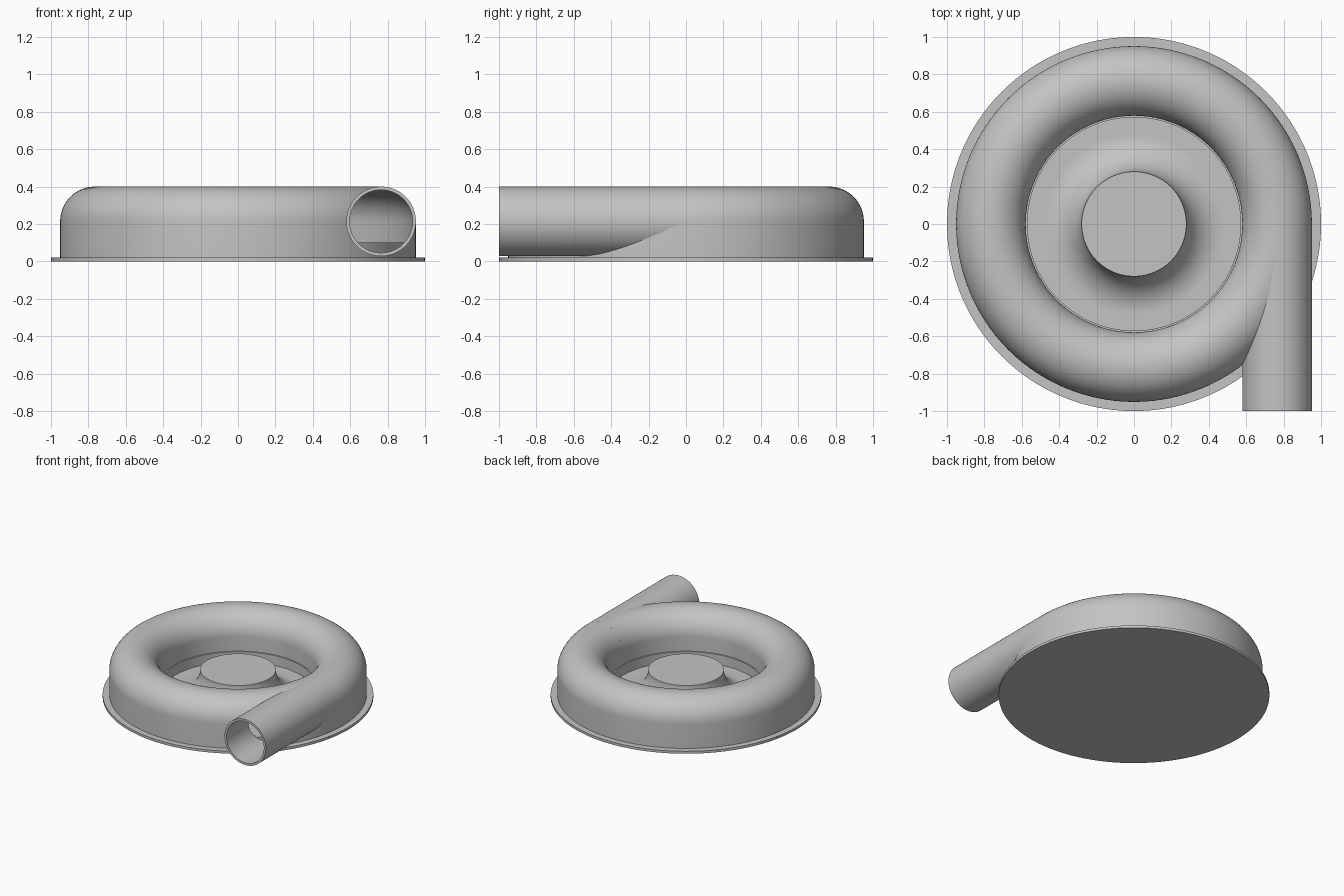
import bpy, bmesh, math
from mathutils import Matrix, Vector

if "Cube" in bpy.data.objects:
    bpy.data.objects.remove(bpy.data.objects["Cube"])

# Main dimensions
SEG = 160
RING, TUBE, BORE, AXIS = 0.765, 0.186, 0.168, 0.214
PLATE, FLOOR = 0.02, 0.10
OUT, INN = RING + TUBE, RING - TUBE

grey = bpy.data.materials.new("light_grey")
grey.use_nodes = True
colour = (0.55, 0.55, 0.55, 1)
grey.diffuse_color = colour
grey.node_tree.nodes["Principled BSDF"].inputs["Base Color"].default_value = colour


def arc(cx, cz, r, a0, a1, n=32):
    """Points of an arc, angles in degrees."""
    angles = [math.radians(a0 + (a1 - a0) * i / n) for i in range(n + 1)]
    return [(cx + r * math.cos(a), cz + r * math.sin(a)) for a in angles]


def lathe(name, profile, closed=True):
    """Turn a radius/height profile around the z axis."""
    bm = bmesh.new()
    verts = [bm.verts.new((r, 0, z)) for r, z in profile]
    pairs = list(zip(verts, verts[1:]))
    if closed:
        pairs.append((verts[-1], verts[0]))
    edges = [bm.edges.new(p) for p in pairs]
    bmesh.ops.spin(bm, geom=verts + edges, cent=(0, 0, 0), axis=(0, 0, 1),
                   angle=2 * math.pi, steps=SEG, use_duplicate=False)
    bmesh.ops.remove_doubles(bm, verts=bm.verts, dist=1e-5)
    return finish(name, bm)


def finish(name, bm):
    bmesh.ops.recalc_face_normals(bm, faces=bm.faces)
    mesh = bpy.data.meshes.new(name)
    bm.to_mesh(mesh)
    bm.free()
    mesh.materials.append(grey)
    ob = bpy.data.objects.new(name, mesh)
    bpy.context.collection.objects.link(ob)
    return ob


def along_outlet(ob):
    """Lay a lathed part along the outlet, pointing to the front."""
    ob.data.transform(Matrix.Translation(Vector((RING, 0, AXIS)))
                      @ Matrix.Rotation(math.pi / 2, 4, "X"))
    return ob


def cut(ob, cutter):
    mod = ob.modifiers.new("cut", "BOOLEAN")
    mod.operation = "DIFFERENCE"
    mod.solver = "EXACT"
    mod.object = cutter
    cutter.hide_render = True
    cutter.hide_set(True)


# Base flange and the raised floor ring inside the casing
base = lathe("base_plate", [(0, 0), (1, 0), (1, PLATE), (0, PLATE)], False)
floor = lathe("floor_ring", [(0.57, PLATE / 2), (0.938, PLATE / 2),
                             (0.938, FLOOR), (0.57, FLOOR)])

# Central hub with a flared foot
hub = lathe("hub", [(0, PLATE / 2), (0.48, PLATE / 2)]
            + arc(0.48, PLATE + 0.2, 0.2, 270, 180) + [(0, PLATE + 0.2)], False)

# Ring casing: round on top, straight at the sides, hollow
inner = arc(RING, AXIS, BORE, 180, 0)
casing = lathe("ring_casing", [(OUT, PLATE)] + arc(RING, AXIS, TUBE, 0, 180)
               + [(INN, FLOOR - 0.002), (RING - BORE, FLOOR - 0.002)]
               + inner + [(RING + BORE, PLATE)])

# Tangential outlet pipe
pipe = along_outlet(lathe("outlet_pipe", [(BORE, 0), (TUBE, 0), (TUBE, 1), (BORE, 1)]))

# Openings between the pipe and the casing
bore = along_outlet(lathe("bore_cutter", [(0, 0.01), (BORE, 0.01), (BORE, 1.1), (0, 1.1)], False))
cavity = lathe("cavity_cutter", [(RING - BORE, PLATE + 0.02)] + inner
               + [(RING + BORE, PLATE + 0.02)])
cut(casing, bore)
cut(pipe, cavity)

# Smooth shading with sharp rims
for ob in (base, floor, hub, casing, pipe):
    bpy.ops.object.select_all(action="DESELECT")
    ob.select_set(True)
    bpy.context.view_layer.objects.active = ob
    for mod in list(ob.modifiers):
        bpy.ops.object.modifier_apply(modifier=mod.name)
    bpy.ops.object.shade_smooth_by_angle(angle=math.radians(30))
